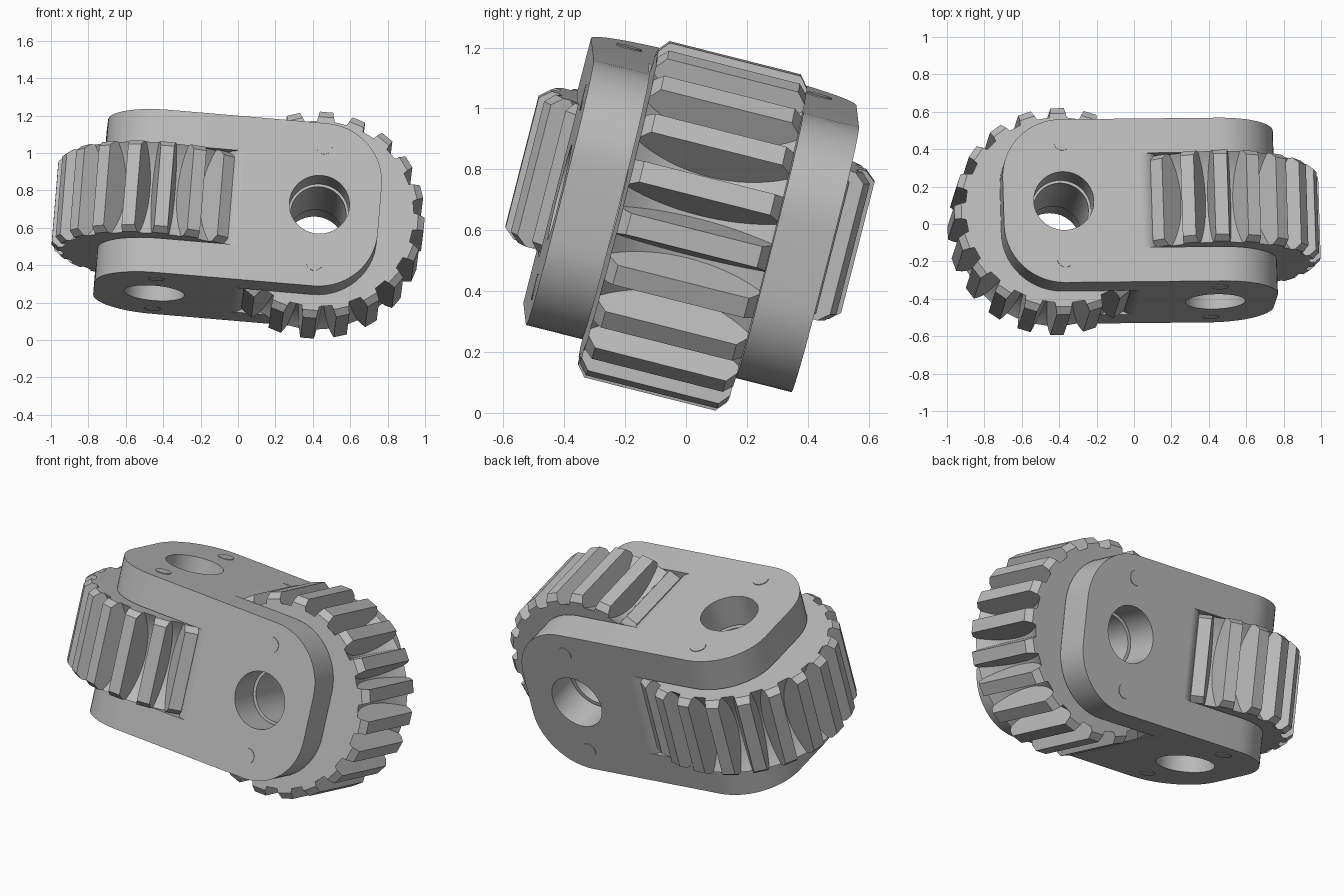
import bpy, bmesh
from math import sin, cos, pi, sqrt, radians
from mathutils import Matrix, Vector

cube = bpy.data.objects.get("Cube")
if cube:
    bpy.data.objects.remove(cube, do_unlink=True)

HALF = 0.45          # half of the square body section
PLATE = 0.19         # fork plate thickness
AXLE = 0.418         # axle distance from the centre
END = 0.742          # fork end
CORNER = 0.32        # fork end corner radius
TEETH, TIP, ROOT, GEAR_HALF = 20, 0.57, 0.43, 0.252

metal = bpy.data.materials.new("grey metal")
metal.use_nodes = True
metal.diffuse_color = (0.5, 0.5, 0.5, 1)
bsdf = next(n for n in metal.node_tree.nodes if n.type == 'BSDF_PRINCIPLED')
bsdf.inputs["Base Color"].default_value = metal.diffuse_color

# Tilted frame of the whole joint, and the turn that makes the second half
u = Vector((0.996, 0.01, -0.085)).normalized()
v = Vector((-0.031, 0.969, -0.245))
v = (v - u * v.dot(u)).normalized()
frame = Matrix((u, v, u.cross(v))).transposed().to_4x4()
frame = Matrix.Translation((0.005, 0.017, 0.65)) @ frame
swap = Matrix(((-1, 0, 0), (0, 0, 1), (0, 1, 0))).to_4x4()


def finish(name, bm, matrix):
    bmesh.ops.recalc_face_normals(bm, faces=bm.faces)
    me = bpy.data.meshes.new(name)
    bm.to_mesh(me)
    bm.free()
    me.materials.append(metal)
    me.shade_smooth()
    me.set_sharp_from_angle(angle=radians(28))
    ob = bpy.data.objects.new(name, me)
    ob.matrix_world = matrix
    bpy.context.collection.objects.link(ob)
    return ob


def arc(cx, cz, r, start, end, n):
    steps = [start + (end - start) * i / n for i in range(n + 1)]
    return [(cx + r * cos(a), cz + r * sin(a)) for a in steps]


def plate(name, matrix, side):
    """Flat plate with a rounded end and an axle hole."""
    cx, cz = END - CORNER, HALF - CORNER
    outline = [(0, -HALF)] + arc(cx, -cz, CORNER, -pi / 2, 0, 14)
    outline += arc(cx, cz, CORNER, 0, pi / 2, 14) + [(0, HALF)]
    hole = arc(AXLE, 0, 0.161, 0, 2 * pi, 48)[:-1]
    bm = bmesh.new()
    edges = []
    for loop in (outline, hole):
        vs = [bm.verts.new((x, side * HALF, z)) for x, z in loop]
        edges += [bm.edges.new((vs[i - 1], vs[i])) for i in range(len(vs))]
    bmesh.ops.triangle_fill(bm, edges=edges, use_beauty=True)
    ext = bmesh.ops.extrude_face_region(bm, geom=bm.faces[:])
    moved = [g for g in ext["geom"] if isinstance(g, bmesh.types.BMVert)]
    bmesh.ops.translate(bm, verts=moved, vec=(0, -side * PLATE, 0))
    finish(name, bm, matrix)


def rod(name, matrix, place, radius, depth, sides):
    bm = bmesh.new()
    bmesh.ops.create_cone(bm, cap_ends=True, segments=sides, radius1=radius,
                          radius2=radius, depth=depth, matrix=place)
    finish(name, bm, matrix)


def gear(name, matrix):
    """Throated gear: grooves are deepest at mid width, tooth ends bevelled."""
    def half_width(r):
        return 0.036 + (TIP - r) / (TIP - ROOT) * 0.026

    def ring(y, tip):
        root = 2 * ROOT - sqrt(ROOT ** 2 - y * y)
        points = []
        for t in range(TEETH):
            mid = 2 * pi * t / TEETH
            for r, s in ((root, -1), (tip, -1), (tip, 1), (root, 1)):
                a = mid + s * half_width(r) / r
                points.append((AXLE + r * cos(a), y, r * sin(a)))
        return points

    def bore(y):
        n = TEETH * 4
        circle = arc(AXLE, 0, 0.148, 0, 2 * pi, n)[:-1]
        return [(x, y, z) for x, z in circle[-2:] + circle[:-2]]

    inner = GEAR_HALF - 0.03
    rings = [bore(-GEAR_HALF), ring(-GEAR_HALF, TIP - 0.035)]
    rings += [ring(inner * (i / 7 - 1), TIP) for i in range(15)]
    rings += [ring(GEAR_HALF, TIP - 0.035), bore(GEAR_HALF)]
    bm = bmesh.new()
    loops = [[bm.verts.new(p) for p in r] for r in rings]
    n = TEETH * 4
    for k in range(len(loops)):
        a, b = loops[k - 1], loops[k]
        for i in range(n):
            bm.faces.new((a[i - 1], a[i], b[i], b[i - 1]))
    finish(name, bm, matrix)


# Two identical halves, each a fork with its gear
lay = Matrix.Rotation(pi / 2, 4, 'X')
for half, m in (("right", frame), ("left", frame @ swap)):
    gear(half + "_gear", m)
    for side, label in ((-1, "a"), (1, "b")):
        tag = half + "_fork_" + label
        plate(tag + "_plate", m, side)
        # Rounded inner end of the plate
        rod(tag + "_inner_edge", m,
            Matrix.Translation((0, side * (HALF - PLATE / 2), 0)),
            PLATE / 2, 2 * HALF, 48)
        # Small pins above and below the axle hole
        for z in (-0.322, 0.322):
            rod(tag + "_pin", m,
                Matrix.Translation((AXLE, side * HALF, z)) @ lay, 0.044, 0.008, 24)
